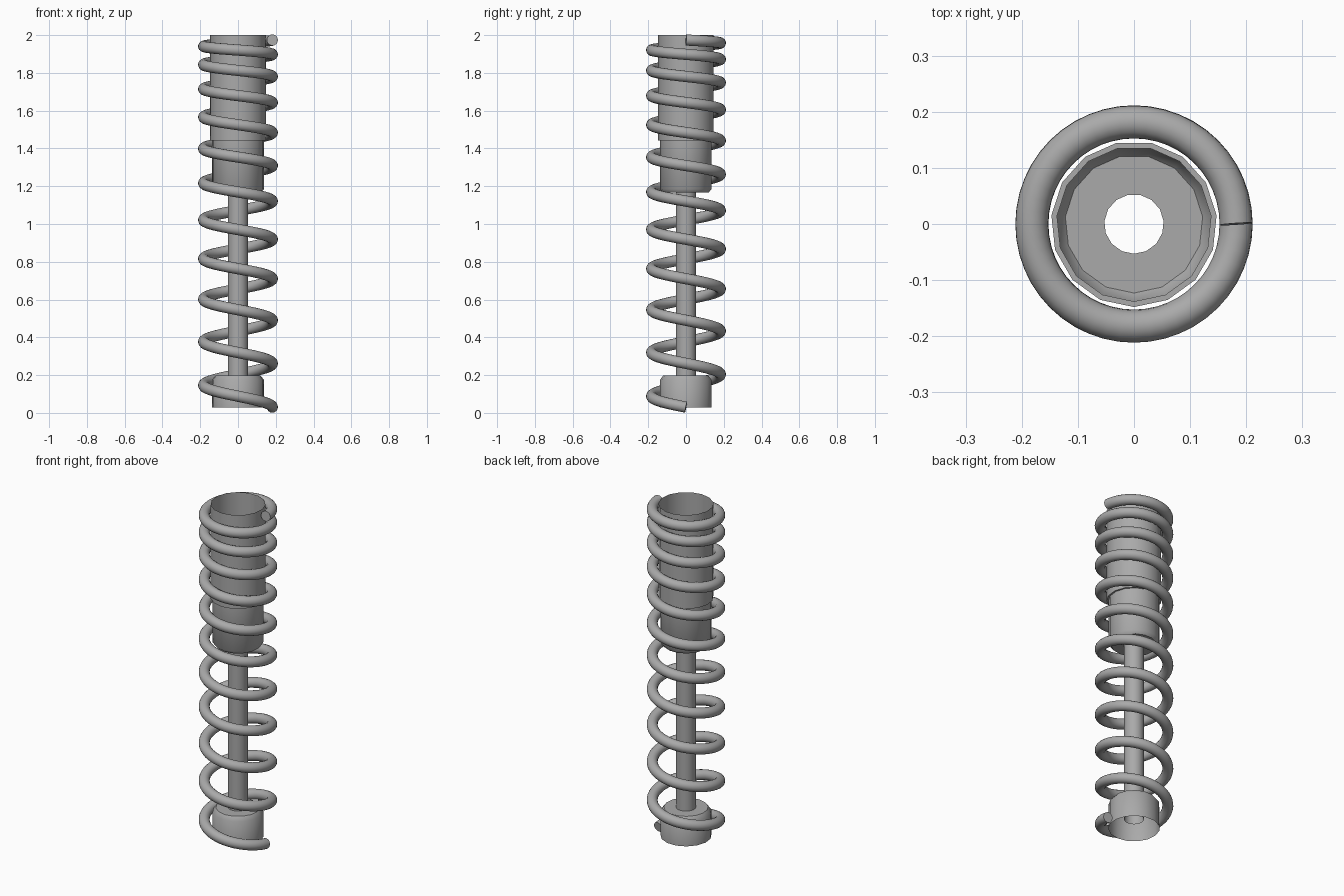
import bpy, bmesh, math

if "Cube" in bpy.data.objects:
    bpy.data.objects.remove(bpy.data.objects["Cube"])

grey = bpy.data.materials.new("dark_grey")
grey.diffuse_color = (0.4, 0.4, 0.4, 1)
grey.use_nodes = True
grey.node_tree.nodes["Principled BSDF"].inputs["Base Color"].default_value = grey.diffuse_color


def finish(obj):
    """Grey material and smooth shading that keeps the hard edges."""
    obj.data.materials.append(grey)
    bpy.ops.object.select_all(action='DESELECT')
    obj.select_set(True)
    bpy.context.view_layer.objects.active = obj
    bpy.ops.object.shade_smooth_by_angle(angle=math.radians(45))


def lathe(name, profile, sides, start):
    """Spin an open (radius, z) profile around z into a thin shell."""
    bm = bmesh.new()
    rings = []
    for r, z in profile:
        rings.append([bm.verts.new((r * math.cos(start + 2 * math.pi * i / sides),
                                    r * math.sin(start + 2 * math.pi * i / sides), z))
                      for i in range(sides)])
    for a, b in zip(rings, rings[1:]):
        for i in range(sides):
            j = (i + 1) % sides
            bm.faces.new((a[i], a[j], b[j], b[i]))
    mesh = bpy.data.meshes.new(name)
    bm.to_mesh(mesh)
    bm.free()
    obj = bpy.data.objects.new(name, mesh)
    bpy.context.collection.objects.link(obj)
    finish(obj)


SIDES, START = 15, -math.pi / 2
ROD = 0.053

# Damper body: open top, stepped sleeve, chamfered lower end with rod hole
lathe("damper_body", [(ROD, 1.167), (0.123, 1.167), (0.138, 1.185), (0.138, 1.443),
                      (0.148, 1.443), (0.148, 2.0)], SIDES, START)

# Lower cup: open underneath, chamfered top
lathe("lower_cup", [(0.138, 0.028), (0.138, 0.175), (0.12, 0.198), (ROD, 0.198)], SIDES, START)

# Hollow piston rod
lathe("piston_rod", [(ROD, 0.085), (ROD, 1.17)], 32, 0)

# Coil spring: height at each full turn, tightening towards the top
heights = [0.03, 0.262, 0.49, 0.71, 0.919, 1.121, 1.309, 1.484, 1.643, 1.781, 1.898, 1.974]
turns, steps = len(heights) - 1, 48
ext = [2 * heights[0] - heights[1]] + heights + [2 * heights[-1] - heights[-2] - 0.03]


def height(t):
    """Smooth interpolation of the turn heights."""
    k = min(int(t), turns - 1)
    u = t - k
    a, b, c, d = ext[k:k + 4]
    return 0.5 * (2 * b + (c - a) * u + (2 * a - 5 * b + 4 * c - d) * u ** 2
                  + (3 * b - a - 3 * c + d) * u ** 3)


curve = bpy.data.curves.new("coil_spring", 'CURVE')
curve.dimensions = '3D'
curve.bevel_depth = 0.0295
curve.bevel_resolution = 6
curve.use_fill_caps = True
line = curve.splines.new('POLY')
line.points.add(turns * steps)
for i, p in enumerate(line.points):
    a = -2 * math.pi * i / steps
    p.co = (0.182 * math.cos(a), 0.182 * math.sin(a), height(i / steps), 1)
spring = bpy.data.objects.new("coil_spring", curve)
bpy.context.collection.objects.link(spring)
bpy.ops.object.select_all(action='DESELECT')
spring.select_set(True)
bpy.context.view_layer.objects.active = spring
bpy.ops.object.convert(target='MESH')
finish(bpy.context.view_layer.objects.active)
